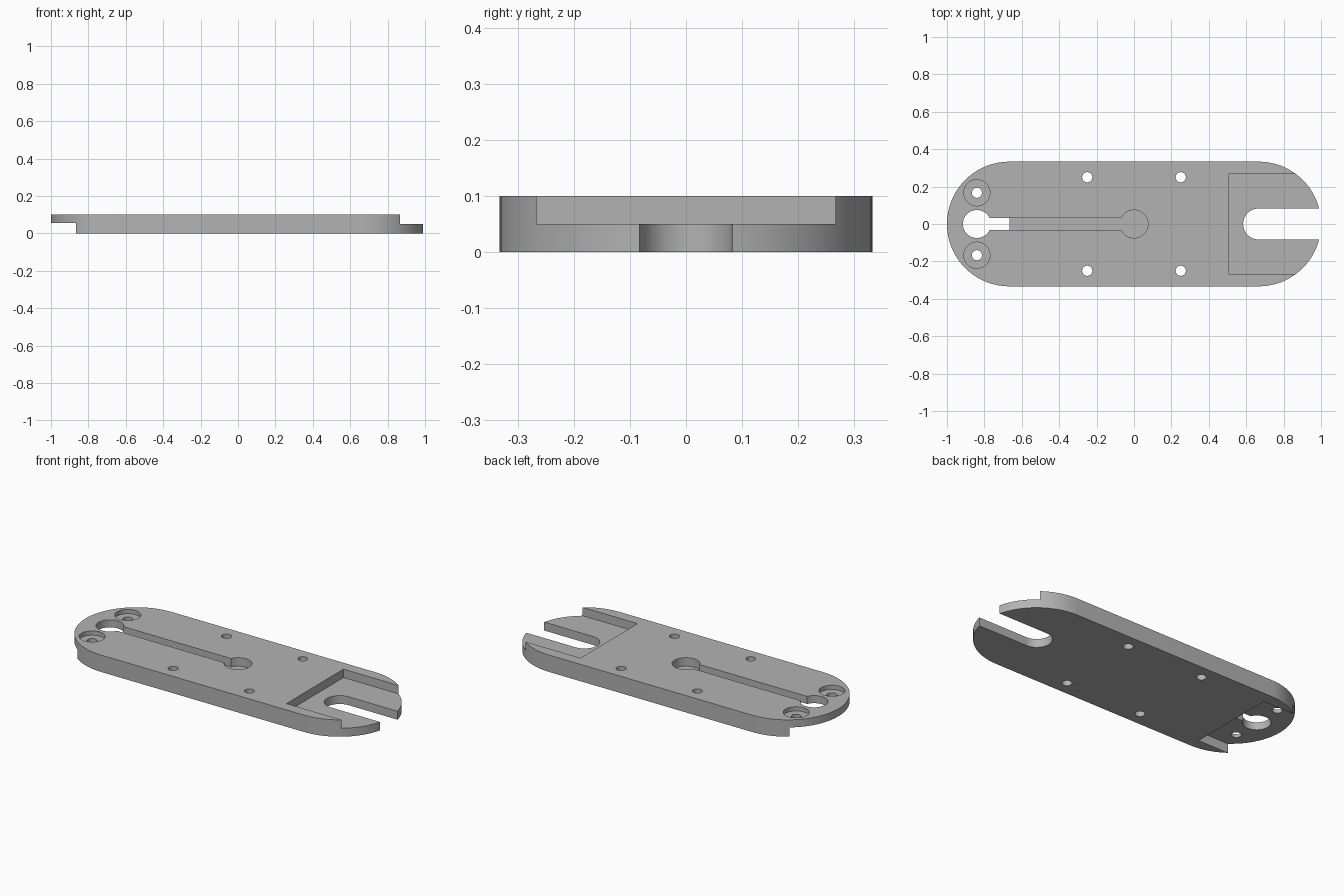
import bpy
import math

cube = bpy.data.objects.get("Cube")
if cube:
    bpy.data.objects.remove(cube, do_unlink=True)

TOP = 0.1        # plate thickness
END = 2 / 3      # centre of the rounded ends
OVER = 0.05      # how far cutters reach past the surface

# Single material
grey = bpy.data.materials.new("grey")
grey.use_nodes = True
colour = (0.45, 0.45, 0.45, 1)
grey.diffuse_color = colour
grey.node_tree.nodes["Principled BSDF"].inputs["Base Color"].default_value = colour


def prism(name, outline, z0, z1):
    """Extrude a counter-clockwise outline from z0 to z1."""
    n = len(outline)
    verts = [(x, y, z) for z in (z0, z1) for x, y in outline]
    faces = [tuple(reversed(range(n))), tuple(range(n, 2 * n))]
    faces += [(i, (i + 1) % n, (i + 1) % n + n, i + n) for i in range(n)]
    mesh = bpy.data.meshes.new(name)
    mesh.from_pydata(verts, [], faces)
    mesh.materials.append(grey)
    obj = bpy.data.objects.new(name, mesh)
    bpy.context.collection.objects.link(obj)
    return obj


def arc(x, y, r, start, end, steps):
    angles = [math.radians(start + (end - start) * i / steps) for i in range(steps + 1)]
    return [(x + r * math.cos(a), y + r * math.sin(a)) for a in angles]


def stadium(x0, x1, r, steps=32):
    return arc(x1, 0, r, -90, 90, steps) + arc(x0, 0, r, 90, 270, steps)


def circle(x, y, r):
    return arc(x, y, r, 0, 360, 48)[:-1]


def rectangle(x0, x1, y):
    return [(x0, -y), (x1, -y), (x1, y), (x0, y)]


plate = prism("mounting_plate", stadium(-END, END, 1 / 3, 48), 0, TOP)


def cut(name, outline, z0=-OVER, z1=TOP + OVER):
    """Subtract an extruded outline from the plate."""
    cutter = prism(name, outline, z0, z1)
    cutter.hide_render = True
    mod = plate.modifiers.new(name, "BOOLEAN")
    mod.operation = "DIFFERENCE"
    mod.solver = "EXACT"
    mod.object = cutter
    bpy.context.view_layer.objects.active = plate
    bpy.ops.object.modifier_apply(modifier=mod.name)
    bpy.data.objects.remove(cutter, do_unlink=True)


# Half-depth recesses: upper one at the forked end, lower one at the tongue end
cut("upper_recess", rectangle(0.505, 1.2, 0.267), 0.05)
cut("lower_recess", rectangle(-1.2, -END, 0.267), -OVER, 0.055)

# Open fork slot
cut("fork_slot", stadium(END, 1.3, 0.083))

# Keyhole channel with a round hole at the tongue and a blind round end
cut("channel", rectangle(-0.84, 0, 0.032), 0.05)
cut("channel_end", circle(0, 0, 0.075), 0.05)
cut("cable_hole", circle(-0.84, 0, 0.075))

# Counterbored tongue holes and the four plate holes
for side in (-1, 1):
    cut("counterbore", circle(-0.84, side * 0.167, 0.07), 0.075)
    cut("tongue_hole", circle(-0.84, side * 0.167, 0.027))
    for x in (-0.25, 0.25):
        cut("screw_hole", circle(x, side * 0.25, 0.027))

# Smooth the curved walls, keep the edges crisp
bpy.ops.object.select_all(action="DESELECT")
plate.select_set(True)
bpy.context.view_layer.objects.active = plate
bpy.ops.object.shade_smooth_by_angle(angle=math.radians(30))
